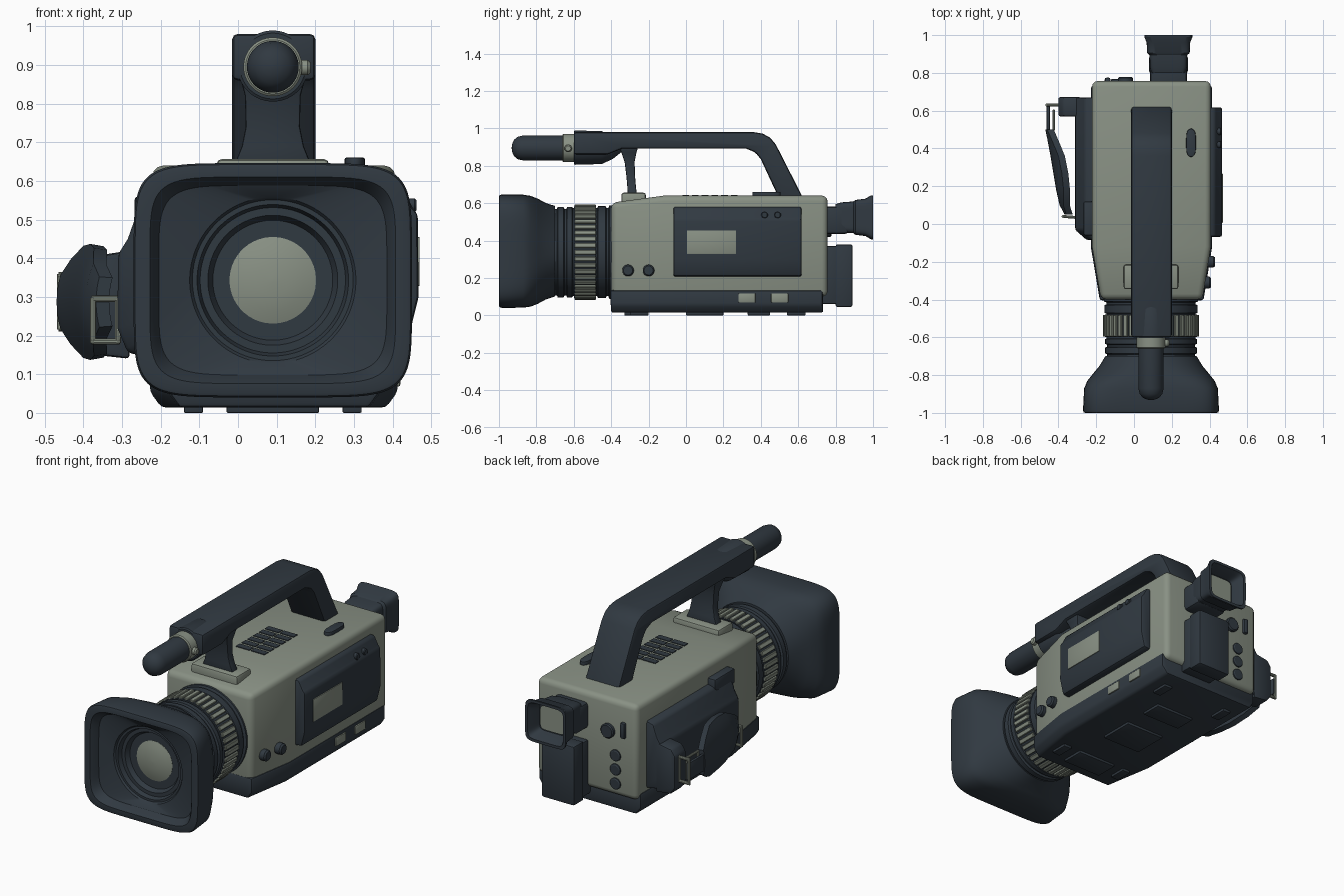
import bpy, bmesh, math
from mathutils import Vector, Matrix

if "Cube" in bpy.data.objects:
    bpy.data.objects.remove(bpy.data.objects["Cube"])


def material(name, rgb):
    m = bpy.data.materials.new(name)
    m.diffuse_color = (*rgb, 1)
    m.use_nodes = True
    m.node_tree.nodes["Principled BSDF"].inputs["Base Color"].default_value = m.diffuse_color
    return m


DARK = material("dark slate", (0.030, 0.041, 0.053))
LIGHT = material("grey green", (0.250, 0.283, 0.232))


def finish(bm, name, mat, bevel=0.0, seg=2):
    bmesh.ops.recalc_face_normals(bm, faces=bm.faces)
    if bevel:
        sharp = [e for e in bm.edges if len(e.link_faces) == 2 and e.calc_face_angle() > 0.5]
        bmesh.ops.bevel(bm, geom=sharp, offset=bevel, segments=seg, profile=0.5,
                        affect='EDGES', clamp_overlap=True)
    me = bpy.data.meshes.new(name)
    bm.to_mesh(me)
    bm.free()
    me.materials.append(mat)
    ob = bpy.data.objects.new(name, me)
    bpy.context.collection.objects.link(ob)
    bpy.ops.object.select_all(action='DESELECT')
    bpy.context.view_layer.objects.active = ob
    ob.select_set(True)
    bpy.ops.object.shade_smooth_by_angle(angle=math.radians(32))
    return ob


def loft(name, rings, mat, bevel=0.0, seg=2):
    """Skin a list of equal-length closed rings and cap both ends."""
    bm = bmesh.new()
    vs = [[bm.verts.new(p) for p in r] for r in rings]
    n = len(vs[0])
    for a, b in zip(vs, vs[1:]):
        for i in range(n):
            bm.faces.new((a[i], a[(i + 1) % n], b[(i + 1) % n], b[i]))
    bm.faces.new(vs[0])
    bm.faces.new(vs[-1])
    return finish(bm, name, mat, bevel, seg)


def box(name, x, y, z, mat, bevel=0.0):
    rings = [[(a, y[0], z[0]), (a, y[1], z[0]), (a, y[1], z[1]), (a, y[0], z[1])] for a in x]
    return loft(name, rings, mat, bevel)


def prism(name, pts, axis, span, mat, bevel=0.0):
    """Extrude a 2D outline along x (points are y,z) or y (points are x,z)."""
    put = (lambda t, p: (t, *p)) if axis == 'x' else (lambda t, p: (p[0], t, p[1]))
    return loft(name, [[put(t, p) for p in pts] for t in span], mat, bevel)


def oval(t, c, ha, hb, power=2, axis='y', n=64):
    """Superellipse ring across the given axis."""
    out = []
    for i in range(n):
        a = 2 * math.pi * (i + 0.5) / n
        u, v = (math.copysign(abs(f) ** (2 / power), f) for f in (math.cos(a), math.sin(a)))
        p, q = c[0] + ha * u, c[1] + hb * v
        out.append((p, t, q) if axis == 'y' else (t, p, q))
    return out


def lathe(name, prof, c, mat, axis='y', n=48):
    return loft(name, [oval(t, c, r, r, 2, axis, n) for t, r in prof], mat)


def wire(name, pts, mat, radius=0.008):
    """Closed frame made from short rods."""
    bm = bmesh.new()
    for a, b in zip(pts, pts[1:] + pts[:1]):
        a, b = Vector(a), Vector(b)
        d = b - a
        m = Matrix.Translation((a + b) / 2) @ d.to_track_quat('Z', 'Y').to_matrix().to_4x4()
        bmesh.ops.create_cone(bm, cap_ends=True, segments=10, radius1=radius, radius2=radius,
                              depth=d.length + radius, matrix=m)
    return finish(bm, name, mat)


# Body shell and dark base, both narrowing towards the lens
TAPER = [(-0.40, -0.175, 0.362, 0.602), (-0.12, -0.222, 0.407, 0.64), (0.757, -0.222, 0.407, 0.64)]
loft("body", [[(a, y, 0.10), (b, y, 0.10), (b, y, t), (a, y, t)] for y, a, b, t in TAPER],
     LIGHT, 0.03, 3)
base = []
for y, a, b, t in [TAPER[0], TAPER[1], (0.735, *TAPER[2][1:])]:
    a, b = a - 0.006, b + 0.006
    base.append([(a, y - .004, .135), (a, y - .004, .055), (a + .03, y, .014),
                 (b - .03, y, .014), (b, y - .004, .055), (b, y - .004, .135)])
loft("base", base, DARK, 0.012)
for x0, x1, y0, y1 in [(-.03, .21, -.33, -.2), (-.03, .21, .0, .2), (-.03, .21, .33, .45),
                       (-.14, -.09, -.3, -.2), (.27, .32, -.3, -.2),
                       (-.14, -.09, .54, .64), (.27, .32, .54, .64)]:
    box("foot_pad", (x0, x1), (y0, y1), (0, .03), DARK, .004)

# Lens barrel with grooves, ribbed zoom ring
C = (0.09, 0.338)
lathe("lens_barrel", [(-.37, .25), (-.41, .25), (-.415, .236), (-.425, .236), (-.43, .246),
                      (-.47, .246), (-.475, .236), (-.605, .236), (-.61, .243), (-.635, .243),
                      (-.64, .232), (-.65, .232), (-.655, .243), (-.685, .243), (-.69, .232),
                      (-.72, .232)], C, DARK, n=64)
lathe("zoom_ring", [(-.48, .23), (-.48, .245), (-.598, .245), (-.598, .23)], C, DARK, n=64)
bm = bmesh.new()
for i in range(44):
    m = (Matrix.Translation((C[0], -.539, C[1])) @ Matrix.Rotation(2 * math.pi * i / 44, 4, 'Y')
         @ Matrix.Translation((0, 0, .244)) @ Matrix.Diagonal((.024, .114, .022, 1)))
    bmesh.ops.create_cube(bm, size=1, matrix=m)
finish(bm, "zoom_ring_ribs", LIGHT, .003, 1)

# Hood: round at the back, rounded rectangle in front, funnel inside
HOOD = [(-.70, .242, .242, 2), (-.75, .272, .258, 2.5), (-.79, .305, .28, 3.2),
        (-.83, .337, .296, 4.2), (-.87, .354, .302, 5.4), (-.985, .36, .303, 6),
        (-.997, .356, .299, 6), (-1.0, .348, .292, 6), (-1.0, .318, .267, 6),
        (-.985, .307, .258, 6), (-.955, .295, .245, 5.5), (-.935, .215, .215, 2),
        (-.925, .208, .208, 2), (-.925, .196, .196, 2), (-.90, .188, .188, 2),
        (-.90, .168, .168, 2), (-.875, .155, .155, 2), (-.875, .11, .11, 2)]
loft("lens_hood", [oval(y, (.09, .343), a, b, p, n=80) for y, a, b, p in HOOD], DARK)
lathe("lens_glass", [(-.87, .112), (-.876, .112), (-.886, .08), (-.892, .04), (-.894, .005)],
      (.09, .343), LIGHT)

# Carrying handle, front post and mounting plate
prism("handle", [(-.60, .98), (.36, .98), (.41, .972), (.45, .95), (.48, .914), (.63, .62),
                 (.50, .62), (.40, .835), (.37, .872), (.32, .892), (-.34, .892), (-.42, .86),
                 (-.60, .86)], 'x', (-.015, .20), DARK, .014)
lathe("handle_nose", [(-.60, .085), (-.595, .092), (-.45, .088), (-.39, .06), (-.34, .02)],
      (.09, .897), DARK)
POST = [(.90, .095, -.36, -.255), (.87, .085, -.345, -.265), (.82, .072, -.328, -.275),
        (.74, .07, -.318, -.272), (.69, .08, -.314, -.268), (.64, .1, -.312, -.262)]
loft("handle_post", [[(.09 - w, a, z), (.09 + w, a, z), (.09 + w, b, z), (.09 - w, b, z)]
                     for z, w, a, b in POST], DARK, .006)
box("post_plate", (-.055, .235), (-.345, -.215), (.58, .656), LIGHT, .012)

# Microphone with collar and clamp screw
lathe("microphone", [(-.58, .067), (-.87, .067), (-.90, .06), (-.92, .043), (-.93, .02),
                     (-.932, .003)], (.09, .895), DARK)
lathe("microphone_collar", [(-.595, .07), (-.60, .076), (-.655, .076), (-.66, .07)],
      (.09, .895), LIGHT)
lathe("clamp_screw", [(.15, .02), (.18, .02), (.187, .014)], (-.63, .893), LIGHT, 'x', 20)

# Top details: vents under the handle, rear button
for i in range(2):
    for j in range(6):
        y = -.02 + j * .052
        box("top_vent", (.0 + i * .095, .085 + i * .095), (y, y + .036), (.63, .644), DARK)
loft("top_button", [[(.302 + .026 * math.cos(a), .43 + .075 * math.copysign(abs(math.sin(a)) ** .5,
     math.sin(a)), z) for a in [k * math.pi / 12 for k in range(24)]] for z in (.63, .66)],
     DARK, .004)

# Right side: door panel, display, knobs and base buttons
SIDE = [(.39, .582), (.428, .578), (.452, .53), (.465, .515), (.467, .30), (.445, .21), (.39, .205)]
prism("side_panel", SIDE, 'y', (-.068, .618), DARK, .012)
box("panel_display", (.44, .470), (.005, .268), (.328, .455), LIGHT, .003)
for y in (.42, .49):
    lathe("panel_button", [(.43, .018), (.457, .018), (.461, .014)], (y, .537), DARK, 'x', 20)
for y, x in ((-.31, .40), (-.20, .42)):
    lathe("side_knob", [(.34, .031), (x, .031), (x + .008, .024)], (y, .24), DARK, 'x', 28)
for y in (.28, .455):
    box("base_button", (.39, .42), (y, y + .092), (.068, .118), LIGHT, .006)

# Viewfinder with flared eyecup and screen
box("viewfinder_neck", (.085, .28), (.70, .87), (.435, .582), DARK, .02)
CUP = [(.80, .088, .07), (.83, .098, .08), (.895, .10, .085), (.905, .113, .093), (.96, .115, .10),
       (.99, .127, .118), (1.0, .127, .118), (1.0, .112, .103), (.97, .098, .088), (.93, .085, .075)]
loft("eyecup", [oval(y, (.182, .524), a, b, 7) for y, a, b in CUP], DARK)
loft("viewfinder_screen", [oval(y, (.182, .524), .078, .068, 6) for y in (.925, .936)], LIGHT)

# Battery and rear connectors
box("battery", (.08, .285), (.80, .89), (.045, .38), DARK, .01)
box("battery_mount", (.085, .28), (.73, .81), (.06, .37), DARK, .008)
lathe("rear_dial", [(.74, .04), (.772, .04), (.778, .034)], (-.045, .46), DARK, n=28)
for z in (.17, .25, .33):
    lathe("rear_socket", [(.74, .032), (.764, .032), (.768, .026)], (-.09, z), DARK, n=24)
box("rear_switch", (-.155, -.125), (.74, .775), (.44, .53), DARK, .01)

# Left side: grip, rear block, button
GRIP = [(-.02, .53), (-.262, .515), (-.285, .45), (-.31, .41), (-.312, .22), (-.285, .155),
        (-.20, .14)]
GRIP[0] = (-.20, .53)
FRONT = [(-.20 + (x + .20) * .45, .33 + (z - .33) * .85) for x, z in GRIP]
loft("grip", [[(x, y, z) for x, z in s] for y, s in ((-.085, FRONT), (-.03, GRIP), (.67, GRIP))],
     DARK, .012)
prism("grip_block", [(-.28, .42), (-.375, .405), (-.40, .37), (-.40, .19), (-.37, .15), (-.28, .14)],
      'y', (.57, .672), DARK, .01)
box("left_button", (-.268, -.20), (-.06, .12), (.475, .56), DARK, .01)

# Hand strap: bowed pad with light buckles
PATH = [(-.345, .05, .065), (-.372, .10, .10), (-.39, .18, .14), (-.405, .27, .15),
        (-.42, .36, .145), (-.435, .44, .11), (-.447, .50, .07)]
rings = []
for x, y, h in PATH:
    arc = [k / 5 for k in range(-5, 6)]
    outer = [(x - .022 + .30 * (h * s) ** 2 / .15, y, .287 + h * s) for s in arc]
    inner = [(x + .012 + .30 * (h * s) ** 2 / .15, y, .287 + h * s * .96) for s in reversed(arc)]
    rings.append(outer + inner)
loft("hand_strap", rings, DARK)
wire("front_buckle", [(-.375, .04, .185), (-.31, .035, .185), (-.31, .035, .295),
                      (-.375, .04, .295)], LIGHT)
wire("rear_buckle", [(-.425, .50, .23), (-.425, .60, .23), (-.425, .60, .345),
                     (-.425, .50, .345)], LIGHT, .007)
wire("rear_loop", [(-.46, .63, .22), (-.40, .63, .22), (-.40, .63, .355), (-.46, .63, .355)],
     LIGHT, .009)
box("strap_end", (-.462, -.445), (.48, .635), (.24, .335), DARK, .004)
